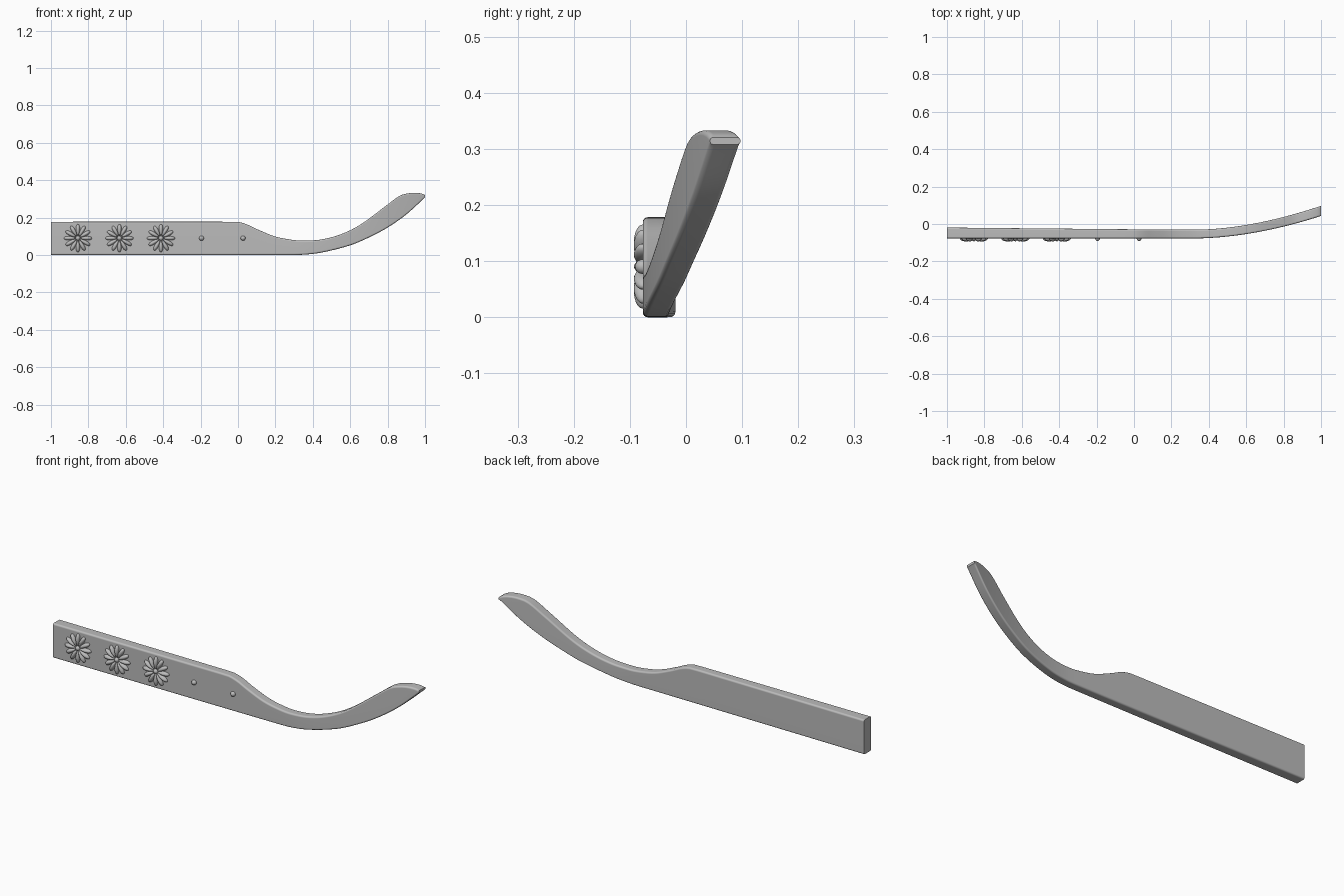
import bpy, bmesh, math

cube = bpy.data.objects.get("Cube")
if cube:
    bpy.data.objects.remove(cube, do_unlink=True)

grey = bpy.data.materials.new("plain grey")
grey.use_nodes = True
colour = (0.5, 0.5, 0.5, 1)
grey.diffuse_color = colour
grey.node_tree.nodes["Principled BSDF"].inputs["Base Color"].default_value = colour

FRONT = -0.077


def finish(bm, name, angle=35):
    bmesh.ops.recalc_face_normals(bm, faces=bm.faces)
    mesh = bpy.data.meshes.new(name)
    bm.to_mesh(mesh)
    bm.free()
    mesh.materials.append(grey)
    obj = bpy.data.objects.new(name, mesh)
    bpy.context.collection.objects.link(obj)
    bpy.ops.object.select_all(action='DESELECT')
    obj.select_set(True)
    bpy.context.view_layer.objects.active = obj
    bpy.ops.object.shade_smooth_by_angle(angle=math.radians(angle))
    return obj


def curve(points, x):
    """Smooth curve through (x, value) points."""
    last = len(points) - 1
    i = max(k for k in range(last) if points[k][0] <= x or k == 0)

    def slope(k):
        a, b = points[max(k - 1, 0)], points[min(k + 1, last)]
        return (b[1] - a[1]) / (b[0] - a[0])
    (x0, v0), (x1, v1) = points[i], points[i + 1]
    h = x1 - x0
    t = (x - x0) / h
    return (v0 * (1 + 2 * t) * (1 - t) ** 2 + v1 * t * t * (3 - 2 * t)
            + h * slope(i) * t * (1 - t) ** 2 + h * slope(i + 1) * t * t * (t - 1))


# Handle body: a rounded rectangle lofted along x
TOP = [(-1, .178), (-.05, .178), (0, .177), (.05, .163), (.1, .139), (.2, .099),
       (.3, .08), (.36, .077), (.45, .084), (.55, .111), (.65, .16), (.783, .257),
       (.863, .316), (.91, .33), (.95, .333), (.985, .328), (1, .32)]
BOTTOM = [(-1, 0), (.25, 0), (.35, .002), (.45, .014), (.6, .052), (.7, .094),
          (.8, .147), (.9, .217), (1, .308)]
THICKNESS = [(-1, .058), (.35, .047), (1, .054)]


def section(x):
    top, bottom = curve(TOP, x), curve(BOTTOM, x)
    front = FRONT + 0.12 * (max(0, x - 0.33) / 0.67) ** 1.8
    back = front + curve(THICKNESS, x)
    r = min(0.009, 0.4 * (top - bottom))
    ring = []
    corners = [(back - r, top - r), (front + r, top - r),
               (front + r, bottom + r), (back - r, bottom + r)]
    for k, (y, z) in enumerate(corners):
        for s in range(5):
            a = math.pi / 2 * (k + s / 4)
            ring.append((x, y + r * math.cos(a), z + r * math.sin(a)))
    return ring


stations = [-1, -0.5, -0.1, -0.05] + [i / 50 for i in range(50)] + [0.99, 0.995, 1]
bm = bmesh.new()
rings = [[bm.verts.new(p) for p in section(x)] for x in stations]
for a, b in zip(rings, rings[1:]):
    for i in range(len(a)):
        j = (i + 1) % len(a)
        bm.faces.new((a[i], a[j], b[j], b[i]))
bm.faces.new(rings[0])
bm.faces.new(rings[-1])
body = finish(bm, "handle_body")
weighted = body.modifiers.new("even shading", 'WEIGHTED_NORMAL')
weighted.keep_sharp = True


def add_bead(bm, x, z, radius, depth):
    ball = bmesh.ops.create_uvsphere(bm, u_segments=16, v_segments=10, radius=1)
    for v in ball["verts"]:
        v.co = (x + v.co.x * radius, FRONT + v.co.y * depth, z + v.co.z * radius)


def add_petal(bm, x, z, angle):
    """Teardrop, wider towards its outer end."""
    ball = bmesh.ops.create_uvsphere(bm, u_segments=14, v_segments=10, radius=1)
    c, s = math.cos(angle), math.sin(angle)
    for v in ball["verts"]:
        u, y, w = v.co.z, v.co.y, v.co.x
        along = 0.043 + 0.032 * u
        across = 0.0105 * w * (1 + 0.3 * u)
        v.co = (x + along * c - across * s, FRONT + 0.016 * y,
                z + along * s + across * c)


# Carved flowers
for n, x in enumerate((-0.856, -0.634, -0.412)):
    bm = bmesh.new()
    for k in range(12):
        add_petal(bm, x, 0.09, math.tau * k / 12)
    add_bead(bm, x, 0.09, 0.013, 0.015)
    finish(bm, f"flower_{n + 1}", 60)

# Small studs
for n, x in enumerate((-0.195, 0.027)):
    bm = bmesh.new()
    add_bead(bm, x, 0.09, 0.013, 0.014)
    finish(bm, f"stud_{n + 1}", 60)
